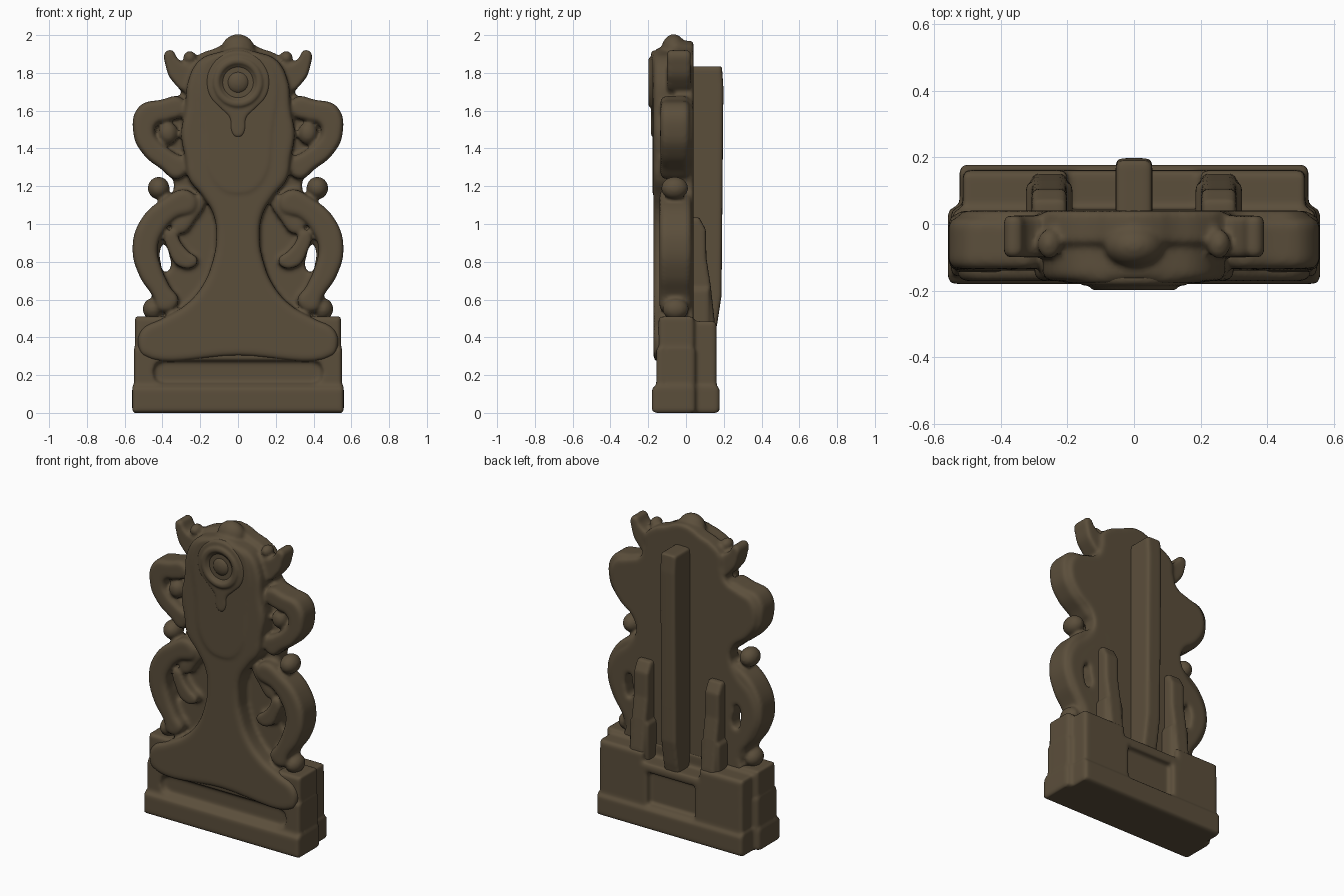
import bpy, bmesh
from mathutils import Vector, Matrix

stone = bpy.data.materials.new("dark brown stone")
stone.diffuse_color = (0.105, 0.077, 0.044, 1)


def profile(pts, lo, hi, bevel=0.015, curved=True, side=False, holes=()):
    """Extrude an outline (x,z) along y, or (y,z) along x if side, with rounded rims."""
    cu = bpy.data.curves.new("tmp", 'CURVE')
    cu.dimensions, cu.fill_mode, cu.resolution_u = '2D', 'BOTH', 8
    cu.extrude = (hi - lo) / 2 - bevel
    cu.bevel_depth, cu.bevel_resolution, cu.offset = bevel, 3, -bevel
    for loop in [pts, *holes]:
        sp = cu.splines.new('BEZIER')
        sp.bezier_points.add(len(loop) - 1)
        sp.use_cyclic_u = True
        for bp, p in zip(sp.bezier_points, loop):
            bp.co = (p[0], p[1], 0)
            bp.handle_left_type = bp.handle_right_type = 'AUTO' if curved else 'VECTOR'
    ob = bpy.data.objects.new("tmp", cu)
    bpy.context.collection.objects.link(ob)
    dg = bpy.context.evaluated_depsgraph_get()
    me = bpy.data.meshes.new_from_object(ob.evaluated_get(dg))
    mid = (lo + hi) / 2
    for v in me.vertices:
        a, b, c = v.co
        v.co = (mid + c, a, b) if side else (a, mid - c, b)
    bpy.data.objects.remove(ob)
    return me


def symmetric(half, *args, **kw):
    mirrored = [(-x, z) for x, z in reversed(half) if x > 0]
    return profile(half + mirrored, *args, **kw)


def rect(x0, x1, z0, z1):
    return [(x0, z0), (x1, z0), (x1, z1), (x0, z1)]


def block(x0, x1, y0, y1, z0, z1, bevel=0.02, holes=()):
    return profile(rect(x0, x1, z0, z1), y0, y1, bevel, False, holes=holes)


def band(path, s, lo, hi, bevel=0.03):
    """Ribbon of varying half-width along a path of (x, z, half-width)."""
    left, right = [], []
    for i, (x, z, w) in enumerate(path):
        a, b = path[max(i - 1, 0)], path[min(i + 1, len(path) - 1)]
        d = Vector((b[0] - a[0], b[1] - a[1])).normalized()
        left.append((s * (x - d.y * w), z + d.x * w))
        right.append((s * (x + d.y * w), z - d.x * w))
    return profile(left + right[::-1], lo, hi, bevel)


def ball(x, y, z, rx, ry, rz):
    bm = bmesh.new()
    m = Matrix.Translation((x, y, z)) @ Matrix.Diagonal((rx, ry, rz, 1))
    bmesh.ops.create_uvsphere(bm, u_segments=24, v_segments=14, radius=1, matrix=m)
    me = bpy.data.meshes.new("tmp")
    bm.to_mesh(me)
    return me


def fuse(name, parts, voxel=0.011, smooth=5):
    """Melt the parts into one softly carved object."""
    bm = bmesh.new()
    for me in parts:
        bm.from_mesh(me)
    bmesh.ops.remove_doubles(bm, verts=bm.verts, dist=1e-5)
    me = bpy.data.meshes.new(name)
    bm.to_mesh(me)
    ob = bpy.data.objects.new(name, me)
    bpy.context.collection.objects.link(ob)
    r = ob.modifiers.new("melt", 'REMESH')
    r.mode, r.voxel_size = 'VOXEL', voxel
    sm = ob.modifiers.new("soften", 'SMOOTH')
    sm.factor, sm.iterations = 0.5, smooth
    dg = bpy.context.evaluated_depsgraph_get()
    final = bpy.data.meshes.new_from_object(ob.evaluated_get(dg))
    ob.modifiers.clear()
    ob.data = final
    final.materials.clear()
    final.materials.append(stone)
    final.polygons.foreach_set("material_index", [0] * len(final.polygons))
    final.polygons.foreach_set("use_smooth", [True] * len(final.polygons))


# Back plate with the two slits beside the lower curls
plate = [(0, 1.97), (0.07, 1.955), (0.12, 1.93), (0.2, 1.90), (0.27, 1.84), (0.28, 1.75),
         (0.31, 1.68), (0.40, 1.64), (0.49, 1.6), (0.52, 1.48), (0.46, 1.36), (0.36, 1.27),
         (0.34, 1.19), (0.38, 1.1), (0.49, 0.99), (0.53, 0.85), (0.47, 0.68), (0.41, 0.58),
         (0.42, 0.45), (0, 0.44)]
slit = [(0.385, 0.90), (0.41, 0.87), (0.41, 0.80), (0.385, 0.745), (0.357, 0.77), (0.365, 0.84)]
slits = [[(s * x, z) for x, z in slit] for s in (1, -1)]
carving = [symmetric(plate, -0.06, 0.04, holes=slits)]

# Raised central body: head, waist and flared foot
body = [(0, 1.93), (0.1, 1.91), (0.2, 1.87), (0.26, 1.77), (0.28, 1.6), (0.3, 1.48),
        (0.28, 1.35), (0.26, 1.24), (0.19, 1.15), (0.13, 1.05), (0.115, 0.92), (0.135, 0.8),
        (0.19, 0.67), (0.28, 0.57), (0.4, 0.5), (0.51, 0.44), (0.53, 0.36), (0.5, 0.3), (0, 0.3)]
carving.append(symmetric(body, -0.172, -0.03, 0.03))
carving.append(symmetric([(0, 1.91), (0.12, 1.9), (0.19, 1.84), (0.19, 1.5), (0.12, 1.2), (0, 1.15)],
                         -0.178, -0.1, 0.02))
carving.append(ball(0, -0.065, 1.92, 0.09, 0.066, 0.085))

# Side scrolls, curls, beads and horns
upper = [(0.29, 1.63, 0.04), (0.39, 1.60, 0.06), (0.475, 1.575, 0.067), (0.497, 1.48, 0.056),
         (0.455, 1.40, 0.055), (0.38, 1.34, 0.055), (0.29, 1.28, 0.05)]
lower = [(0.24, 1.13, 0.05), (0.37, 1.075, 0.062), (0.46, 0.98, 0.068), (0.492, 0.87, 0.066),
         (0.465, 0.75, 0.062), (0.41, 0.65, 0.052), (0.36, 0.56, 0.05)]
curl = [(0.365, 0.96, 0.015), (0.33, 0.87, 0.04), (0.28, 0.81, 0.045), (0.22, 0.80, 0.018)]
horn = [(0.23, 1.77, 0.075), (0.31, 1.80, 0.058), (0.352, 1.86, 0.036), (0.367, 1.915, 0.018)]
for s in (1, -1):
    carving += [band(upper, s, -0.135, 0.02), band(lower, s, -0.14, 0.03),
                band(curl, s, -0.13, 0.0, 0.014), band(horn, s, -0.10, 0.025, 0.017),
                band([(0.21, 1.14, 0.03), (0.25, 1.04, 0.03), (0.33, 0.97, 0.03)],
                     s, -0.12, 0.0, 0.02),
                ball(s * 0.37, -0.09, 1.48, 0.052, 0.05, 0.06),
                ball(s * 0.42, -0.06, 1.19, 0.058, 0.072, 0.06),
                ball(s * 0.45, -0.055, 0.55, 0.055, 0.07, 0.058),
                ball(s * 0.255, -0.06, 1.88, 0.035, 0.045, 0.036)]
fuse("front_carving", carving, smooth=4)

# Medallion: teardrop rim, dished face, boss and pendant
def ring(r, n=16, cz=1.75):
    return [((Matrix.Rotation(6.28319 * i / n, 2) @ Vector((r, 0)))[0],
             (Matrix.Rotation(6.28319 * i / n, 2) @ Vector((r, 0)))[1] + cz) for i in range(n)]

drop = [(0, 1.92), (0.09, 1.894), (0.153, 1.825), (0.17, 1.75), (0.15, 1.67), (0.09, 1.605),
        (0.048, 1.56), (0.042, 1.5), (0.025, 1.465), (0, 1.455)]
fuse("medallion", [symmetric(drop, -0.185, -0.12, 0.02, holes=[ring(0.075)]),
                   profile(ring(0.135), -0.2, -0.14, 0.02, holes=[ring(0.092)]),
                   profile(ring(0.12), -0.165, -0.12, 0.01),
                   ball(0, -0.16, 1.75, 0.062, 0.038, 0.062)], 0.007, 4)

# Base: stepped blocks, front slot and rear pocket
slot = [(-0.45, 0.215), (-0.435, 0.17), (-0.4, 0.155), (0.4, 0.155), (0.435, 0.17),
        (0.45, 0.215), (0.435, 0.26), (0.4, 0.275), (-0.4, 0.275), (-0.435, 0.26)]
fuse("base", [block(-0.56, 0.56, -0.18, 0.05, 0, 0.14),
              block(-0.525, 0.525, 0.0, 0.178, 0, 0.14),
              block(-0.55, 0.55, -0.157, -0.10, 0.09, 0.345, 0.015, [slot]),
              block(-0.55, 0.55, -0.125, 0.05, 0.09, 0.345),
              block(-0.545, 0.545, -0.145, 0.045, 0.33, 0.51),
              block(-0.515, 0.515, 0.0, 0.12, 0.09, 0.42),
              block(-0.515, 0.515, 0.08, 0.162, 0.09, 0.42, 0.015, [rect(-0.17, 0.17, 0.15, 0.36)]),
              block(-0.515, -0.2, 0.0, 0.162, 0.3, 0.485),
              block(0.2, 0.515, 0.0, 0.162, 0.3, 0.485)], smooth=4)

# Rear supports: tall centre rib and two short tapering struts
rib = [(0, 0.38), (0.145, 0.38), (0.165, 0.47), (0.188, 0.62), (0.198, 1.72), (0.19, 1.835), (0, 1.835)]
strut = [(0, 0.4), (0.155, 0.4), (0.15, 0.5), (0.13, 0.68), (0.108, 0.82), (0.105, 0.97),
         (0.07, 1.035), (0, 1.035)]
fuse("centre_rib", [profile(rib, -0.055, 0.055, 0.018, False, True)], 0.01, 3)
for s, label in ((1, "right"), (-1, "left")):
    fuse(label + "_strut", [profile(strut, s * 0.255 - 0.053, s * 0.255 + 0.053, 0.018, False, True),
                            profile(rect(0, 0.125, 0.4, 0.66), s * 0.255 - 0.07, s * 0.255 + 0.07,
                                    0.018, False, True)], 0.01, 4)
